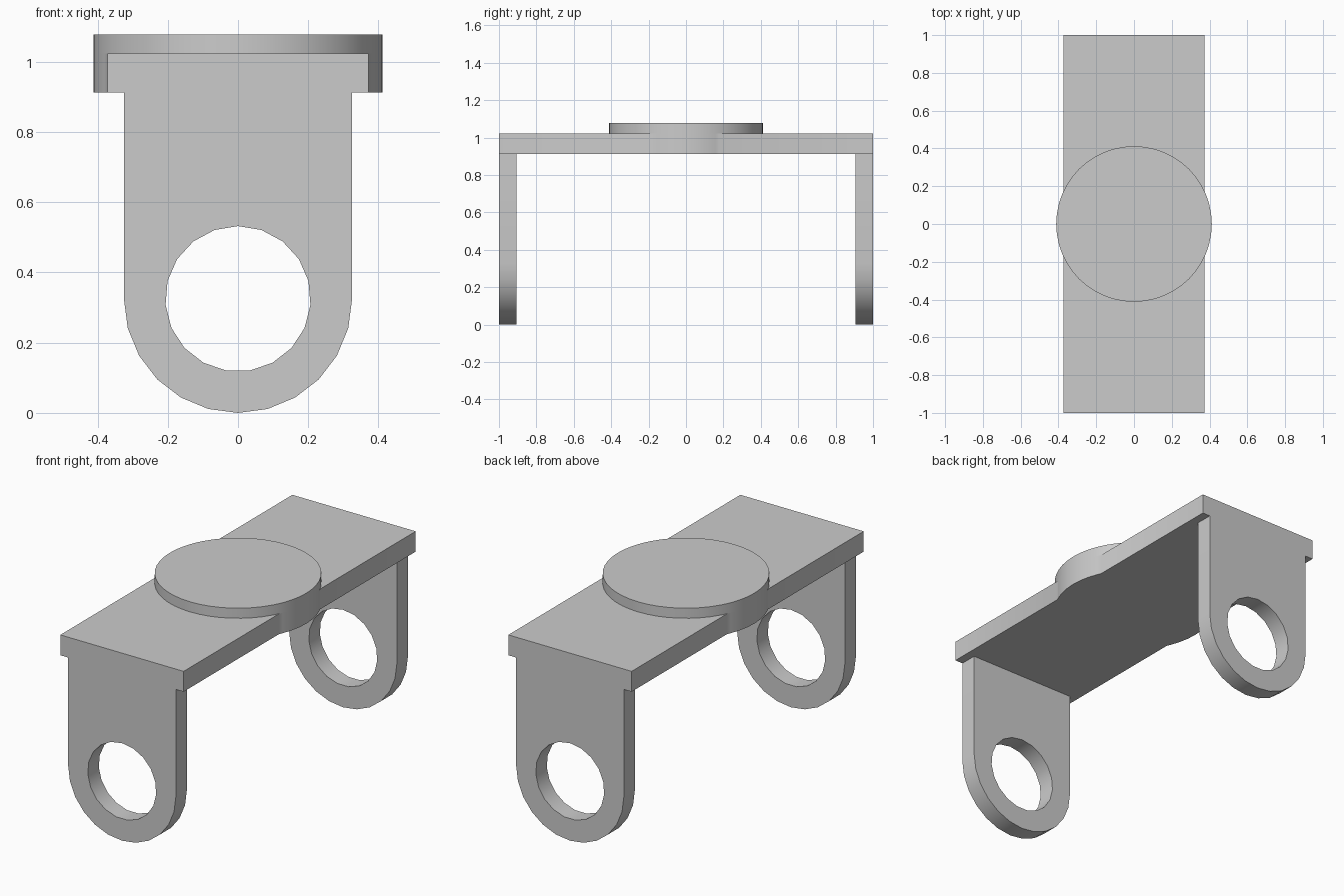
import bpy, bmesh
from math import sin, cos, pi, radians

cube = bpy.data.objects.get("Cube")
if cube:
    bpy.data.objects.remove(cube, do_unlink=True)

GREY = (0.6, 0.6, 0.6, 1)
metal = bpy.data.materials.new("plain_grey")
metal.use_nodes = True
metal.diffuse_color = GREY
metal.node_tree.nodes["Principled BSDF"].inputs["Base Color"].default_value = GREY

PLATE_BOTTOM, PLATE_TOP, DISC_TOP = 0.912, 1.023, 1.078
HALF_WIDTH, DISC_RADIUS = 0.372, 0.412
LEG_RADIUS, HOLE_RADIUS, LEG_DEPTH = 0.325, 0.207, 0.095


def extruded(name, loops, direction):
    """Fill closed outlines (later ones are holes) and extrude them."""
    bm = bmesh.new()
    for loop in loops:
        verts = [bm.verts.new(p) for p in loop]
        for a, b in zip(verts, verts[1:] + verts[:1]):
            bm.edges.new((a, b))
    bmesh.ops.triangle_fill(bm, edges=bm.edges[:], use_beauty=True)
    solid = bmesh.ops.extrude_face_region(bm, geom=bm.faces[:], use_keep_orig=True)
    moved = [v for v in solid["geom"] if isinstance(v, bmesh.types.BMVert)]
    bmesh.ops.translate(bm, verts=moved, vec=direction)
    bmesh.ops.recalc_face_normals(bm, faces=bm.faces[:])
    mesh = bpy.data.meshes.new(name)
    bm.to_mesh(mesh)
    bm.free()
    mesh.materials.append(metal)
    obj = bpy.data.objects.new(name, mesh)
    bpy.context.collection.objects.link(obj)
    bpy.ops.object.select_all(action="DESELECT")
    obj.select_set(True)
    bpy.context.view_layer.objects.active = obj
    bpy.ops.object.shade_smooth_by_angle(angle=radians(35))
    return obj


def circle(radius, sides, z):
    return [(radius * cos(2 * pi * i / sides), radius * sin(2 * pi * i / sides), z)
            for i in range(sides)]


# Top plate, bulging where the disc overhangs its long sides
start = (DISC_RADIUS ** 2 - HALF_WIDTH ** 2) ** 0.5
bulge = [(HALF_WIDTH, -1), (HALF_WIDTH, -start)]
bulge += [(x, y) for x, y, z in sorted(circle(DISC_RADIUS, 48, 0), key=lambda p: p[1])
          if x > HALF_WIDTH]
bulge += [(HALF_WIDTH, start), (HALF_WIDTH, 1)]
outline = bulge + [(-x, -y) for x, y in bulge]
extruded("top_plate", [[(x, y, PLATE_BOTTOM) for x, y in outline]],
         (0, 0, PLATE_TOP - PLATE_BOTTOM))

# Round disc raised above the plate
extruded("raised_disc", [circle(DISC_RADIUS, 48, PLATE_TOP)],
         (0, 0, DISC_TOP - PLATE_TOP))

# Two rounded legs with a round hole
for name, y in (("front_leg", -1), ("back_leg", 1 - LEG_DEPTH)):
    arc = [(LEG_RADIUS * cos(pi * i / 12), y, LEG_RADIUS - LEG_RADIUS * sin(pi * i / 12))
           for i in range(13)]
    leg = arc + [(-LEG_RADIUS, y, PLATE_BOTTOM), (LEG_RADIUS, y, PLATE_BOTTOM)]
    hole = [(HOLE_RADIUS * sin(2 * pi * i / 19), y,
             LEG_RADIUS + HOLE_RADIUS * cos(2 * pi * i / 19)) for i in range(19)]
    extruded(name, [leg, hole], (0, LEG_DEPTH, 0))
